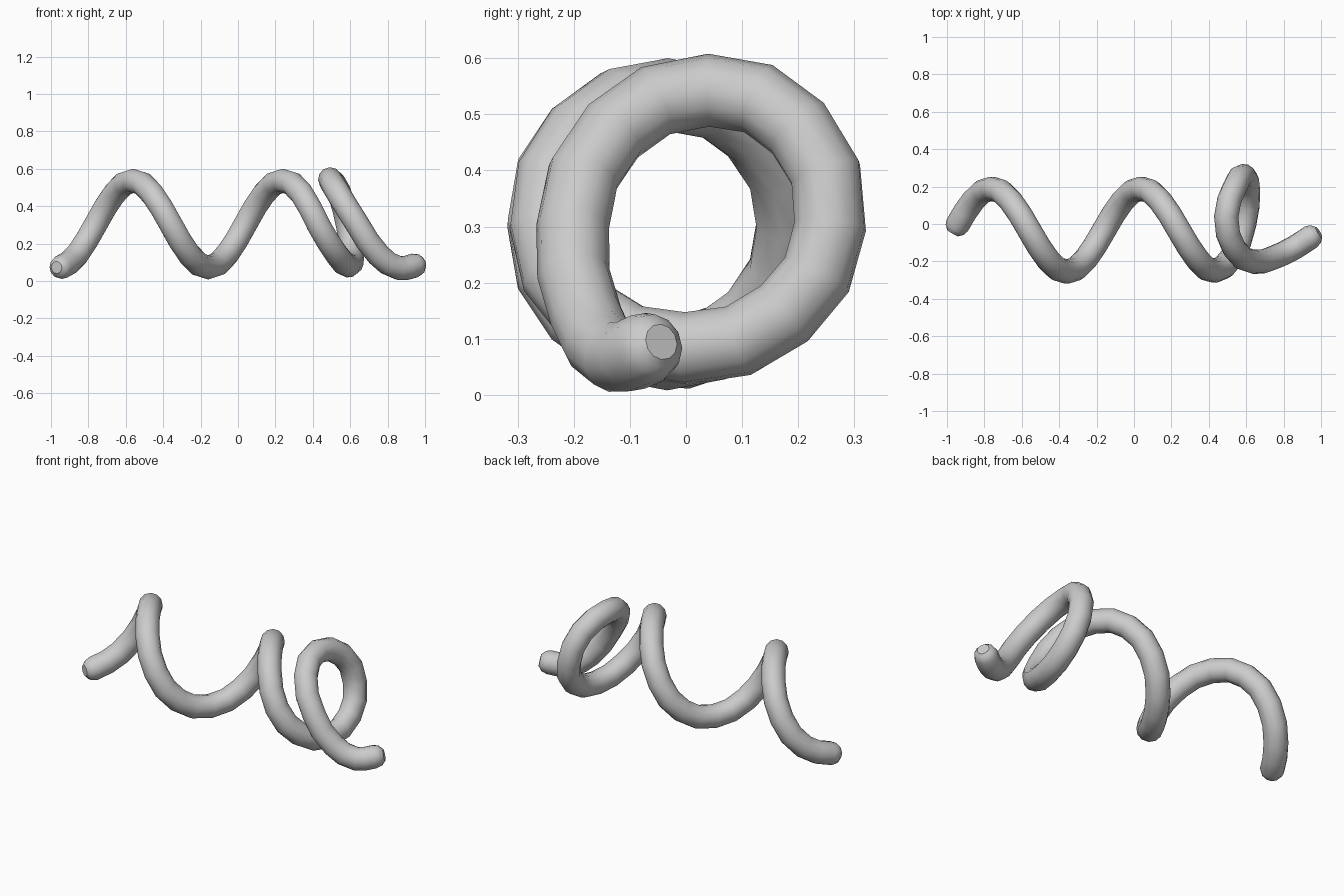
import bpy
import math
from mathutils import Vector

if "Cube" in bpy.data.objects:
    bpy.data.objects.remove(bpy.data.objects["Cube"], do_unlink=True)

TUBE_RADIUS = 0.065

grey = bpy.data.materials.new("light grey")
grey.use_nodes = True
grey.diffuse_color = (0.6, 0.6, 0.6, 1)
grey.node_tree.nodes["Principled BSDF"].inputs["Base Color"].default_value = (0.6, 0.6, 0.6, 1)


def helix(turn):
    """Centre line of the regular coils, starting at the bottom."""
    a = turn * math.tau
    return Vector((-0.96 + 0.8 * turn, -0.033 + 0.222 * math.sin(a), 0.304 - 0.231 * math.cos(a)))


# Regular coils, eight points per turn
path = [helix(0.02)] + [helix(i / 8) for i in range(1, 14)]

# Tightened last loop and the loose end
path += [Vector(p) for p in (
    (0.43, -0.25, 0.30), (0.525, -0.175, 0.145), (0.59, 0.0, 0.083), (0.61, 0.175, 0.145),
    (0.587, 0.257, 0.30), (0.54, 0.2, 0.475), (0.493, 0.04, 0.543), (0.535, -0.13, 0.47),
    (0.64, -0.202, 0.30), (0.75, -0.178, 0.14), (0.86, -0.125, 0.069), (0.945, -0.07, 0.083))]


def rounded_end(tip, direction):
    """Shrinking rings that close the tube."""
    return [(tip + direction * d, r) for d, r in ((0.03, 0.86), (0.052, 0.5))]


start = rounded_end(path[0], Vector((-0.5, -0.86, -0.05)))
end = rounded_end(path[-1], Vector((0.83, 0.5, 0.22)))
knots = start[::-1] + [(p, 1.0) for p in path] + end

# Sweep a round section along the path
curve = bpy.data.curves.new("coil", "CURVE")
curve.dimensions = "3D"
curve.resolution_u = 2
curve.bevel_depth = TUBE_RADIUS
curve.bevel_resolution = 4
curve.use_fill_caps = True
spline = curve.splines.new("BEZIER")
spline.bezier_points.add(len(knots) - 1)
for point, (co, radius) in zip(spline.bezier_points, knots):
    point.co = co
    point.radius = radius
    point.handle_left_type = point.handle_right_type = "AUTO"

coil = bpy.data.objects.new("coiled_tube", curve)
bpy.context.collection.objects.link(coil)
curve.materials.append(grey)

# Turn the sweep into a smooth mesh
bpy.ops.object.select_all(action="DESELECT")
coil.select_set(True)
bpy.context.view_layer.objects.active = coil
bpy.ops.object.convert(target="MESH")
bpy.ops.object.shade_smooth()
